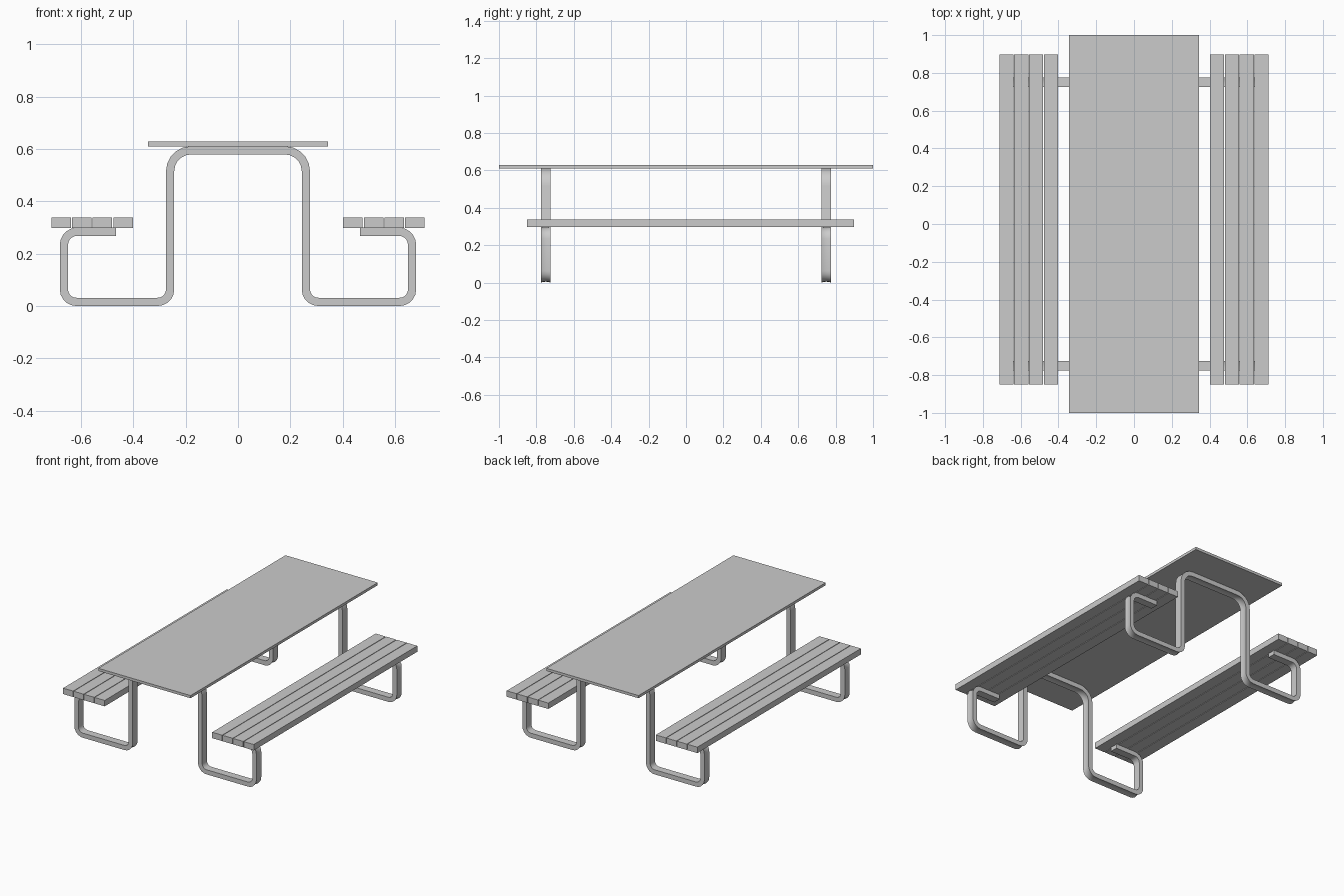
import bpy, bmesh
from math import radians, tan, cos, pi
from mathutils import Vector

if "Cube" in bpy.data.objects:
    bpy.data.objects.remove(bpy.data.objects["Cube"])


def finish(name, bm):
    bmesh.ops.recalc_face_normals(bm, faces=bm.faces)
    mesh = bpy.data.meshes.new(name)
    bm.to_mesh(mesh)
    bm.free()
    obj = bpy.data.objects.new(name, mesh)
    bpy.context.collection.objects.link(obj)
    return obj


def box(name, x0, x1, y0, y1, z0, z1):
    bm = bmesh.new()
    bmesh.ops.create_cube(bm, size=1)
    for v in bm.verts:
        v.co = ((x0 + x1) / 2 + v.co.x * (x1 - x0),
                (y0 + y1) / 2 + v.co.y * (y1 - y0),
                (z0 + z1) / 2 + v.co.z * (z1 - z0))
    return finish(name, bm)


def rounded_path(corners, steps=5):
    """Fillet the inner corners of an (x, z, radius) polyline made of right angles."""
    pts = [Vector(corners[0][:2])]
    for a, b, c in zip(corners, corners[1:], corners[2:]):
        p, r = Vector(b[:2]), b[2]
        u = (Vector(a[:2]) - p).normalized()
        w = (Vector(c[:2]) - p).normalized()
        centre = p + (u + w) * r
        for i in range(steps + 1):
            t = i / steps * pi / 2
            pts.append(centre - w * r * cos(t) - u * r * cos(pi / 2 - t))
    pts.append(Vector(corners[-1][:2]))
    return pts


def sweep(name, path, section, y):
    """Sweep an (offset along the normal, y) section along a path in the xz plane."""
    bm = bmesh.new()
    rings = []
    for i, p in enumerate(path):
        d0 = (p - path[max(i - 1, 0)]).normalized()
        d1 = (path[min(i + 1, len(path) - 1)] - p).normalized()
        d = (d0 + d1).normalized()
        n = Vector((d.y, -d.x))
        stretch = 1 / max(d.dot(d1), d.dot(d0))
        rings.append([bm.verts.new((p.x + n.x * o * stretch, y + s, p.y + n.y * o * stretch))
                      for o, s in section])
    k = len(section)
    for a, b in zip(rings, rings[1:]):
        for j in range(k):
            bm.faces.new((a[j], a[(j + 1) % k], b[(j + 1) % k], b[j]))
    bm.faces.new(rings[0])
    bm.faces.new(rings[-1])
    return finish(name, bm)


# Table top
box("table_top", -0.345, 0.345, -1, 1, 0.61, 0.628)

# Bench slats, four per side with thin gaps
x_in, x_out, gap, count = 0.402, 0.713, 0.004, 4
width = (x_out - x_in - gap * (count - 1)) / count
for side, label in ((-1, "left"), (1, "right")):
    for i in range(count):
        a = x_in + i * (width + gap)
        lo, hi = sorted((side * a, side * (a + width)))
        box(f"{label}_seat_slat_{i + 1}", lo, hi, -0.85, 0.897, 0.298, 0.338)

# Bent bar frames, with a shallow groove along the outer face
half = [(-0.467, 0.283, 0), (-0.665, 0.283, 0.05), (-0.665, 0.016, 0.047),
        (-0.26, 0.016, 0.047), (-0.26, 0.595, 0.08)]
corners = half + [(-x, z, r) for x, z, r in reversed(half)]
section = [(-0.015, -0.026), (-0.015, 0.026), (0.016, 0.026),
           (0.0125, 0.014), (0.0115, 0), (0.0125, -0.014), (0.016, -0.026)]
for y, label in ((-0.75, "front"), (0.75, "back")):
    frame = sweep(f"{label}_frame", rounded_path(corners), section, y)
    bpy.ops.object.select_all(action='DESELECT')
    frame.select_set(True)
    bpy.context.view_layer.objects.active = frame
    bpy.ops.object.shade_smooth_by_angle(angle=radians(35))
